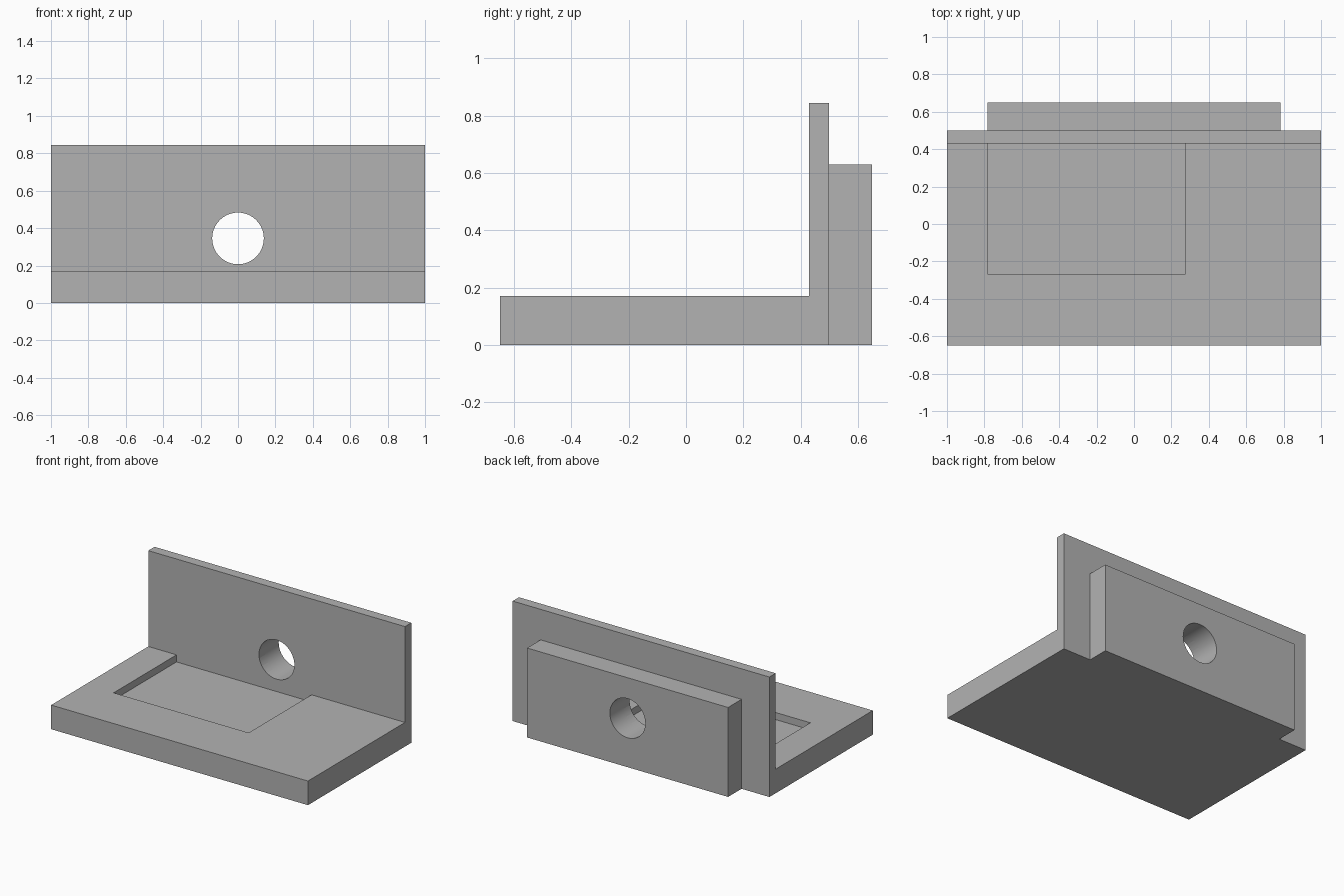
import bpy
import bmesh
from math import radians

cube = bpy.data.objects.get("Cube")
if cube:
    bpy.data.objects.remove(cube, do_unlink=True)

grey = bpy.data.materials.new("plain grey")
colour = (0.45, 0.45, 0.45, 1)
grey.diffuse_color = colour
grey.use_nodes = True
grey.node_tree.nodes["Principled BSDF"].inputs["Base Color"].default_value = colour


def extrude_profile(name, profile, half_width, centre_x=0):
    """Extrude a (y, z) outline along x."""
    bm = bmesh.new()
    face = bm.faces.new([bm.verts.new((centre_x - half_width, y, z)) for y, z in profile])
    grown = bmesh.ops.extrude_face_region(bm, geom=[face])["geom"]
    verts = [v for v in grown if isinstance(v, bmesh.types.BMVert)]
    bmesh.ops.translate(bm, verts=verts, vec=(2 * half_width, 0, 0))
    bmesh.ops.recalc_face_normals(bm, faces=bm.faces)
    mesh = bpy.data.meshes.new(name)
    bm.to_mesh(mesh)
    bm.free()
    mesh.materials.append(grey)
    obj = bpy.data.objects.new(name, mesh)
    bpy.context.collection.objects.link(obj)
    return obj


def rectangle(y0, y1, z0, z1):
    return [(y0, z0), (y1, z0), (y1, z1), (y0, z1)]


def cut(target, cutter):
    mod = target.modifiers.new("cut", "BOOLEAN")
    mod.operation = "DIFFERENCE"
    mod.solver = "EXACT"
    mod.object = cutter
    bpy.ops.object.select_all(action="DESELECT")
    target.select_set(True)
    bpy.context.view_layer.objects.active = target
    bpy.ops.object.modifier_apply(modifier=mod.name)
    bpy.ops.object.shade_smooth_by_angle(angle=radians(30))


front, wall_front, wall_back, back = -0.65, 0.43, 0.5, 0.65
plate_top, wall_top = 0.17, 0.845

# L-shaped base plate and upright wall
bracket = extrude_profile("base_and_wall", [
    (front, 0), (wall_back, 0), (wall_back, wall_top),
    (wall_front, wall_top), (wall_front, plate_top), (front, plate_top)], 1)

# Thick block behind the wall
block = extrude_profile("rear_block", rectangle(wall_back, back, 0, 0.63), 0.783)

# Shallow pocket in the plate, running up to the wall
pocket = extrude_profile("pocket_cutter", rectangle(-0.27, wall_front, 0.12, 0.19), 0.526, -0.254)

# Round hole through wall and block
bpy.ops.mesh.primitive_cylinder_add(vertices=64, radius=0.138, depth=1,
                                    location=(0, 0.55, 0.345), rotation=(radians(90), 0, 0))
hole = bpy.context.object
hole.name = "hole_cutter"
hole.data.materials.append(grey)

cut(bracket, pocket)
cut(bracket, hole)
cut(block, hole)

for helper in (pocket, hole):
    bpy.data.objects.remove(helper, do_unlink=True)
